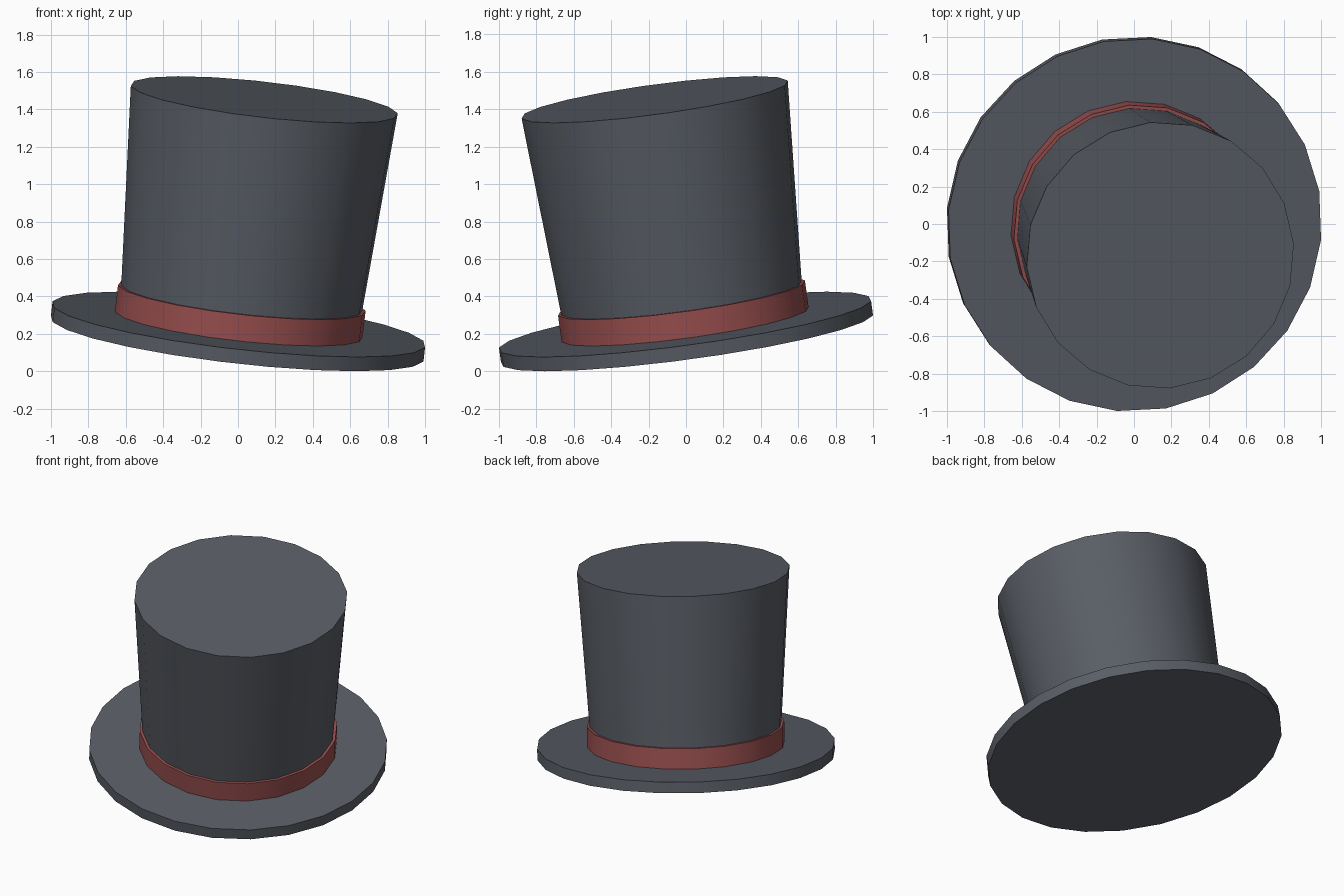
import bpy
from math import radians, sin, cos
from mathutils import Matrix, Vector

if "Cube" in bpy.data.objects:
    bpy.data.objects.remove(bpy.data.objects["Cube"])

# The whole hat leans 10 degrees toward front right
BRIM_R, BRIM_T = 1.0065, 0.077
lean = radians(10)
lean_dir = Vector((cos(radians(-50)), sin(radians(-50)), 0))
tilt = Matrix.Rotation(lean, 4, Vector((0, 0, 1)).cross(lean_dir))
mid_z = BRIM_R * sin(lean) + BRIM_T / 2 * cos(lean)
place = Matrix.Translation((0, 0, mid_z)) @ tilt


def material(name, color):
    mat = bpy.data.materials.new(name)
    mat.diffuse_color = color
    mat.use_nodes = True
    mat.node_tree.nodes["Principled BSDF"].inputs["Base Color"].default_value = mat.diffuse_color
    return mat


def round_part(name, sides, r_bottom, r_top, z0, z1, spin, mat):
    """Cone section along the hat's axis, measured from the brim's middle."""
    bpy.ops.mesh.primitive_cone_add(vertices=sides, radius1=r_bottom,
                                    radius2=r_top, depth=z1 - z0)
    ob = bpy.context.object
    ob.name = name
    ob.data.transform(place @ Matrix.Translation((0, 0, (z0 + z1) / 2))
                      @ Matrix.Rotation(radians(spin), 4, 'Z'))
    ob.data.materials.append(mat)
    bpy.ops.object.shade_smooth_by_angle(angle=radians(30))
    return ob


felt = material("dark_felt", (0.10, 0.11, 0.13, 1))
ribbon = material("red_ribbon", (0.33, 0.08, 0.08, 1))
top = BRIM_T / 2

# Brim, flaring crown and ribbon around its foot
round_part("brim", 24, BRIM_R, BRIM_R, -top, top, -5, felt)
round_part("crown", 20, 0.641, 0.72, top, top + 1.22, 4.5, felt)
round_part("hat_band", 20, 0.668, 0.668, top, top + 0.143, 4.5, ribbon)
